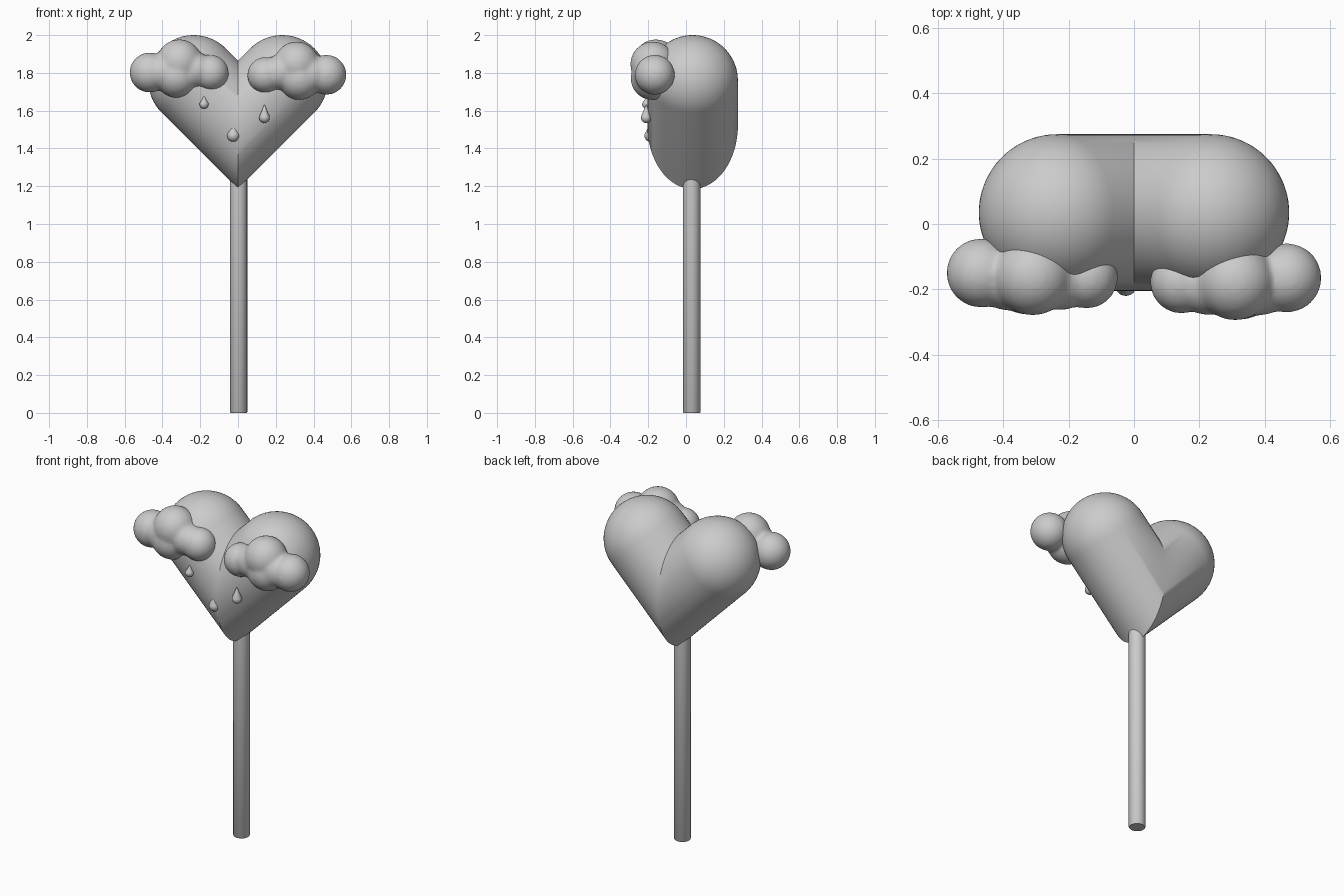
import bpy, bmesh, math
from mathutils import Vector, Matrix

if "Cube" in bpy.data.objects:
    bpy.data.objects.remove(bpy.data.objects["Cube"])


def make_object(name, bm, angle=40):
    bmesh.ops.recalc_face_normals(bm, faces=bm.faces)
    mesh = bpy.data.meshes.new(name)
    bm.to_mesh(mesh)
    bm.free()
    ob = bpy.data.objects.new(name, mesh)
    bpy.context.collection.objects.link(ob)
    bpy.ops.object.select_all(action='DESELECT')
    ob.select_set(True)
    bpy.context.view_layer.objects.active = ob
    bpy.ops.object.shade_smooth_by_angle(angle=math.radians(angle))
    return ob


def lathe(profile, steps):
    """Spin (radius, height) points around z."""
    bm = bmesh.new()
    vs = [bm.verts.new((r, 0, z)) for r, z in profile]
    es = [bm.edges.new(p) for p in zip(vs, vs[1:])]
    bmesh.ops.spin(bm, geom=vs + es, axis=(0, 0, 1), cent=(0, 0, 0),
                   angle=2 * math.pi, steps=steps)
    bmesh.ops.remove_doubles(bm, verts=bm.verts, dist=1e-5)
    return bm


# Heart: a round-ended cylinder leaning 45 degrees, cut at x = 0 and mirrored
R = 0.24
prof = [(R, -0.75)] + [(R * math.cos(a), R * math.sin(a))
                       for a in (i * math.pi / 32 for i in range(17))]
prof[-1] = (0, R)
bm = lathe(prof, 64)
bm.transform(Matrix.Translation((0.235, 0.035, 1.76)) @ Matrix.Rotation(math.radians(45), 4, 'Y'))
bmesh.ops.bisect_plane(bm, geom=bm.verts[:] + bm.edges[:] + bm.faces[:],
                       plane_co=(0, 0, 0), plane_no=(1, 0, 0), clear_inner=True)
bmesh.ops.mirror(bm, geom=bm.verts[:] + bm.edges[:] + bm.faces[:],
                 axis='X', merge_dist=1e-4)
make_object("heart", bm, 35)

# Stick
bm = lathe([(0, 0), (0.043, 0), (0.046, 0.004), (0.046, 1.3), (0, 1.3)], 40)
bm.transform(Matrix.Translation((0.003, 0.03, 0)))
make_object("stick", bm)

# Clouds: overlapping puffs fused into one soft skin (x, y, z, radius)
puffs = [(0.468, -0.155, 1.797, 0.106), (0.385, -0.17, 1.80, 0.10),
         (0.31, -0.165, 1.853, 0.12), (0.325, -0.168, 1.778, 0.115),
         (0.225, -0.175, 1.81, 0.094), (0.145, -0.168, 1.795, 0.096)]
for name, side, dy, dz in (("left_cloud", -1, 0.005, 0.005),
                           ("right_cloud", 1, -0.01, -0.007)):
    bm = bmesh.new()
    for x, y, z, r in puffs:
        bmesh.ops.create_icosphere(bm, subdivisions=4, radius=r,
                                   matrix=Matrix.Translation((side * x, y + dy, z + dz)))
    ob = make_object(name, bm, 180)
    m = ob.modifiers.new("fuse", 'REMESH')
    m.mode = 'VOXEL'
    m.voxel_size = 0.01
    m.use_smooth_shade = True
    s = ob.modifiers.new("soften", 'SMOOTH')
    s.factor = 0.5
    s.iterations = 12

# Raindrops: (x, y, bottom z, radius, height)
drops = [("raindrop_small", -0.18, -0.208, 1.61, 0.024, 0.068),
         ("raindrop_large", -0.025, -0.187, 1.435, 0.033, 0.105),
         ("raindrop_medium", 0.14, -0.211, 1.535, 0.028, 0.098)]
for name, x, y, z, r, h in drops:
    prof = [(0, 0)] + [(r * math.sin(a), r - r * math.cos(a))
                       for a in (math.radians(d) for d in range(15, 106, 15))]
    prof += [(r * 0.5, r + (h - r) * 0.52), (r * 0.2, r + (h - r) * 0.85), (0, h)]
    bm = lathe(prof, 24)
    bm.transform(Matrix.Translation((x, y, z)))
    make_object(name, bm, 60)
